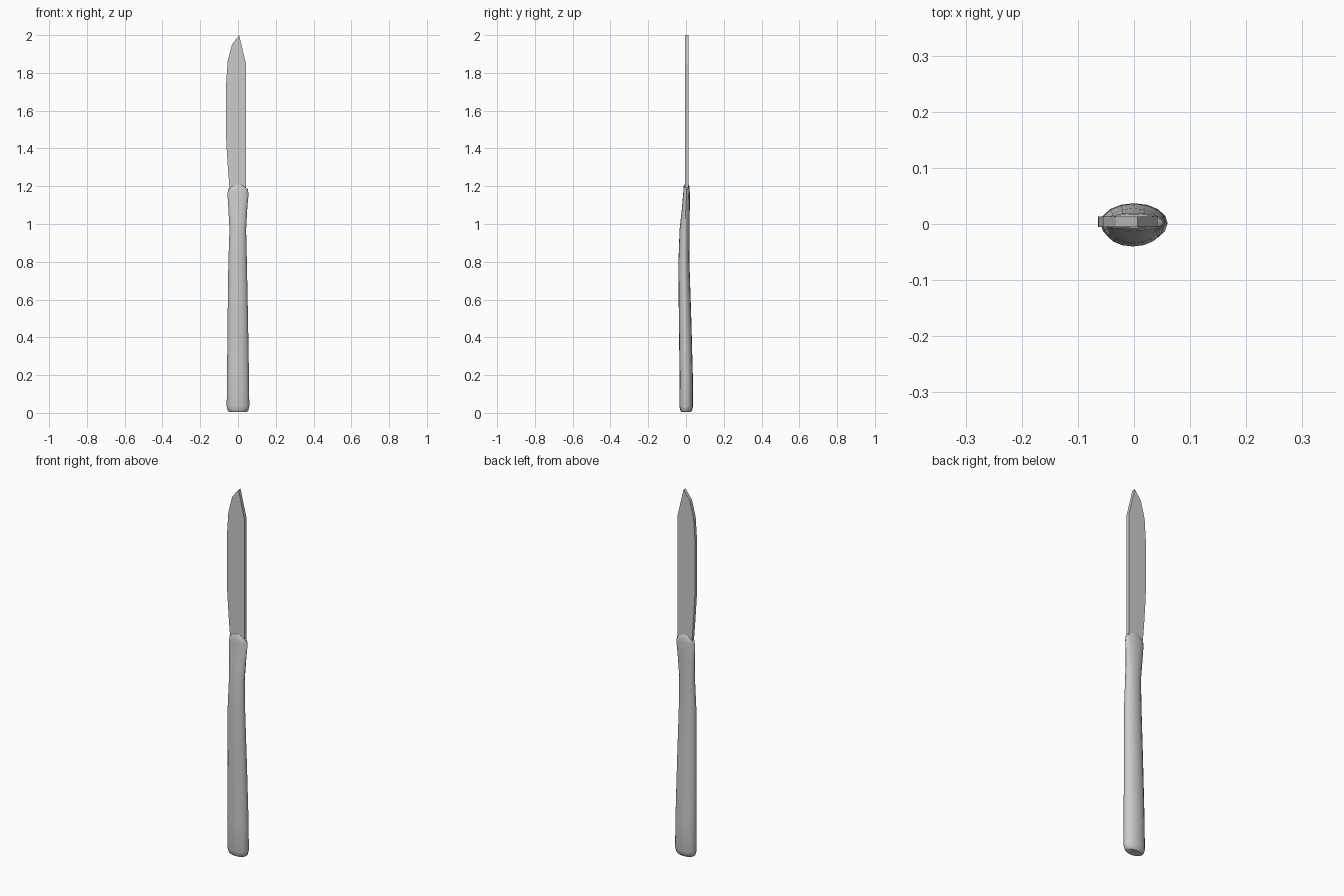
import bpy, bmesh, math

if "Cube" in bpy.data.objects:
    bpy.data.objects.remove(bpy.data.objects["Cube"])

SIDES = 16


def make_object(name, bm):
    bmesh.ops.recalc_face_normals(bm, faces=bm.faces)
    mesh = bpy.data.meshes.new(name)
    bm.to_mesh(mesh)
    bm.free()
    obj = bpy.data.objects.new(name, mesh)
    bpy.context.collection.objects.link(obj)
    return obj


# handle: lofted oval rings (z, x centre, x radius, y centre, y radius, arch)
rings = [
    (0.004, 0.000, 0.044, 0.000, 0.024, 0),
    (0.012, 0.000, 0.054, 0.001, 0.031, 0),
    (0.035, 0.000, 0.060, 0.001, 0.036, 0),
    (0.200, 0.000, 0.058, 0.001, 0.035, 0),
    (0.500, -0.001, 0.054, -0.005, 0.033, 0),
    (0.800, -0.002, 0.049, -0.011, 0.029, 0),
    (0.970, -0.001, 0.044, -0.008, 0.026, 0),
    (1.080, -0.001, 0.050, -0.001, 0.021, 0),
    (1.170, 0.000, 0.056, 0.003, 0.017, 0.010),
    (1.200, 0.000, 0.052, 0.003, 0.015, 0.016),
    (1.210, 0.000, 0.043, 0.003, 0.010, 0.018),
]
bm = bmesh.new()
loops = []
for z, cx, rx, cy, ry, arch in rings:
    loop = []
    for i in range(SIDES):
        a = 2 * math.pi * i / SIDES
        c, s = math.cos(a), math.sin(a)
        loop.append(bm.verts.new((cx + rx * c, cy + ry * s, z - arch * c * c)))
    loops.append(loop)
for lo, hi in zip(loops, loops[1:]):
    for i in range(SIDES):
        j = (i + 1) % SIDES
        bm.faces.new((lo[i], lo[j], hi[j], hi[i]))
bm.faces.new(loops[0][::-1])
# arched top cap made of strips across the handle
top, h = loops[-1], SIDES // 2
bm.faces.new((top[0], top[1], top[-1]))
for i in range(1, h - 1):
    bm.faces.new((top[i], top[i + 1], top[-i - 1], top[-i]))
bm.faces.new((top[h - 1], top[h], top[h + 1]))
handle = make_object("handle", bm)
bpy.context.view_layer.objects.active = handle
handle.select_set(True)
bpy.ops.object.shade_smooth_by_angle(angle=math.radians(40))

# blade: flat outline given thickness
outline = [
    (0.042, 1.15), (0.042, 1.85), (0.006, 2.0), (-0.032, 1.95),
    (-0.055, 1.86), (-0.063, 1.74), (-0.064, 1.58), (-0.062, 1.43),
    (-0.053, 1.29), (-0.045, 1.19), (-0.043, 1.15),
]
bm = bmesh.new()
face = bm.faces.new([bm.verts.new((x, -0.005, z)) for x, z in outline])
ext = bmesh.ops.extrude_face_region(bm, geom=[face], use_keep_orig=True)
bmesh.ops.translate(bm, vec=(0, 0.018, 0),
                    verts=[v for v in ext["geom"] if isinstance(v, bmesh.types.BMVert)])
make_object("blade", bm)
